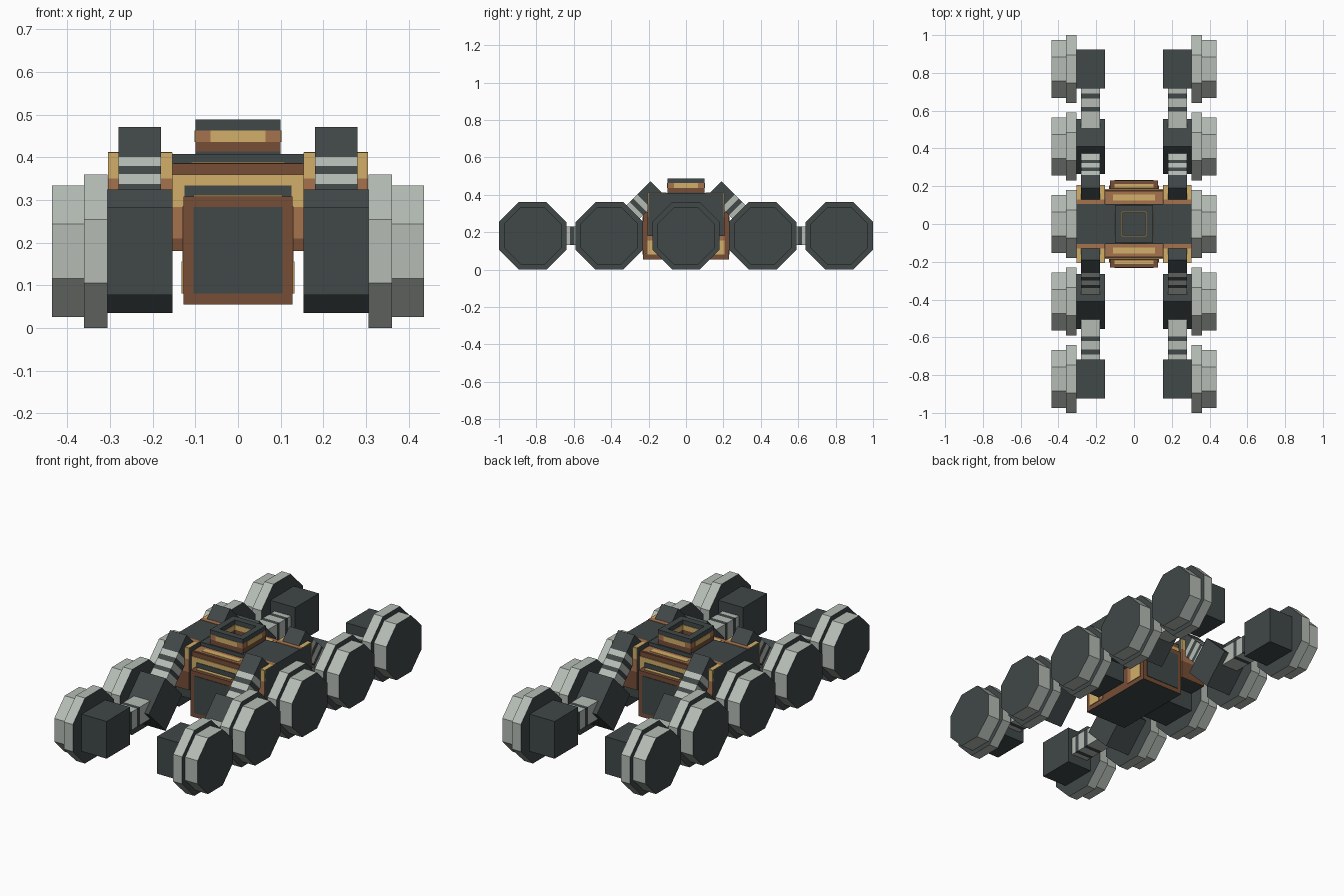
import bpy, bmesh, math
from mathutils import Matrix, Vector

cube = bpy.data.objects.get("Cube")
if cube:
    bpy.data.objects.remove(cube, do_unlink=True)


def material(name, rgb):
    m = bpy.data.materials.new(name)
    m.use_nodes = True
    m.diffuse_color = (*rgb, 1)
    m.node_tree.nodes["Principled BSDF"].inputs["Base Color"].default_value = (*rgb, 1)
    return m


DARK, GREY, BROWN, ORANGE, YELLOW = range(5)
MATS = [material("charcoal", (0.052, 0.064, 0.064)),
        material("light_grey", (0.46, 0.50, 0.46)),
        material("brown", (0.18, 0.075, 0.037)),
        material("orange", (0.38, 0.17, 0.075)),
        material("yellow", (0.64, 0.43, 0.14))]


def finish(name, bm, rule):
    """Turn the mesh into an object, colouring each face by a rule."""
    bm.normal_update()
    for f in bm.faces:
        f.material_index = rule(f) if callable(rule) else rule
    mesh = bpy.data.meshes.new(name)
    bm.to_mesh(mesh)
    bm.free()
    for m in MATS:
        mesh.materials.append(m)
    ob = bpy.data.objects.new(name, mesh)
    bpy.context.collection.objects.link(ob)
    return ob


def box(name, center, size, rule, tilt=0.0):
    bm = bmesh.new()
    bmesh.ops.create_cube(bm, size=1, matrix=Matrix.Translation(center)
                          @ Matrix.Rotation(tilt, 4, 'X') @ Matrix.Diagonal((*size, 1)))
    return finish(name, bm, rule)


def span(name, lo, hi, rule):
    lo, hi = Vector(lo), Vector(hi)
    return box(name, (lo + hi) / 2, [abs(v) for v in hi - lo], rule)


def octagon(name, x, width, apothem, y, z):
    """Wheel disc with flat top and bottom, dark caps and a light tread."""
    bm = bmesh.new()
    r = apothem / math.cos(math.pi / 8)
    bmesh.ops.create_cone(bm, cap_ends=True, segments=8, radius1=r, radius2=r, depth=width,
                          matrix=Matrix.Translation((x, y, z)) @ Matrix.Rotation(math.pi / 2, 4, 'Y'))
    bm.normal_update()
    # keep a flat side underneath
    if min(f.normal.z for f in bm.faces) > -0.99:
        bmesh.ops.rotate(bm, verts=bm.verts, cent=(x, y, z),
                         matrix=Matrix.Rotation(math.pi / 8, 3, 'X'))
    return finish(name, bm, lambda f: DARK if abs(f.normal.x) > 0.9 else GREY)


def bar(name, x, y, z, direction, sections):
    """Square arm made of coloured lengths along a direction in the y-z plane."""
    tilt = math.atan2(direction[1], direction[0])
    d = Vector((0, *direction)).normalized()
    for i, (a, b, colour) in enumerate(sections):
        box(f"{name}_{i}", Vector((x, y, z)) + d * (a + b) / 2, (0.1, b - a, 0.1), colour, tilt)


HUB_Z, STEP = 0.18, 0.41

for sx, side in ((1, "left"), (-1, "right")):
    # Wheels and hub blocks
    for i in range(-2, 3):
        y = i * STEP
        octagon(f"{side}_wheel_{i + 3}", sx * 0.333, 0.055, 0.18, y, HUB_Z)
        octagon(f"{side}_wheel_cap_{i + 3}", sx * 0.398, 0.077, 0.154, y, HUB_Z)
        box(f"{side}_hub_{i + 3}", (sx * 0.23, y, HUB_Z), (0.152, 0.205, 0.205), DARK,
            math.pi / 4 if abs(i) == 1 else 0)

    # Upper side block that carries the arms
    span(f"{side}_side_block", (sx * 0.154, -0.2, 0.18), (sx * 0.305, 0.2, 0.41), DARK)

    for sy, end in ((-1, "front"), (1, "back")):
        y = sy * STEP
        # Level shaft to the end wheel and sloping arm up to the body
        bar(f"{side}_{end}_shaft", sx * 0.23, y, HUB_Z, (sy, 0),
            [(0.09, 0.185, GREY), (0.185, 0.21, DARK), (0.21, 0.255, GREY),
             (0.255, 0.28, DARK), (0.28, 0.312, GREY)])
        bar(f"{side}_{end}_arm", sx * 0.23, y, HUB_Z, (-sy, 1),
            [(0.09, 0.15, GREY), (0.15, 0.172, DARK), (0.172, 0.205, GREY),
             (0.205, 0.232, DARK), (0.232, 0.262, GREY), (0.262, 0.362, DARK)])
        # Coloured trim at each end of the side block
        for z0, z1, colour in ((0.18, 0.28, BROWN), (0.28, 0.35, ORANGE), (0.35, 0.411, YELLOW)):
            span(f"{side}_{end}_block_trim", (sx * 0.154, sy * 0.198, z0),
                 (sx * 0.305, sy * 0.206, z1), colour)
        for y0, y1, colour in ((0.105, 0.13, ORANGE), (0.13, 0.2, YELLOW)):
            span(f"{side}_{end}_block_top_trim", (sx * 0.155, sy * y0, 0.409),
                 (sx * 0.305, sy * y1, 0.412), colour)
        # Chest side inlays
        span(f"{side}_{end}_chest_inlay", (sx * 0.126, sy * 0.1, 0.08),
             (sx * 0.130, sy * 0.205, 0.285), ORANGE)
        span(f"{side}_{end}_chest_light", (sx * 0.126, sy * 0.13, 0.08),
             (sx * 0.132, sy * 0.205, 0.155), YELLOW)

# Chest: brown box with a dark underside
span("chest", (-0.128, -0.23, 0.055), (0.128, 0.23, 0.308),
     lambda f: DARK if f.normal.z < -0.9 else BROWN)

# Hull beam above it, with a dark deck
span("hull", (-0.155, -0.18, 0.18), (0.155, 0.18, 0.385), BROWN)
span("deck", (-0.155, -0.105, 0.38), (0.155, 0.105, 0.408), DARK)

for sy, end in ((-1, "front"), (1, "back")):
    span(f"{end}_chest_panel", (-0.104, sy * 0.228, 0.08), (0.104, sy * 0.233, 0.283), DARK)
    span(f"{end}_chest_top_strip", (-0.104, sy * 0.193, 0.306), (0.104, sy * 0.212, 0.311), YELLOW)
    span(f"{end}_hull_orange_band", (-0.155, sy * 0.178, 0.21), (0.155, sy * 0.183, 0.283), ORANGE)
    span(f"{end}_hull_yellow_band", (-0.155, sy * 0.178, 0.283), (0.155, sy * 0.184, 0.36), YELLOW)
    span(f"{end}_hull_dark_strip", (-0.125, sy * 0.18, 0.308), (0.125, sy * 0.187, 0.334), DARK)
    span(f"{end}_hull_top_orange", (-0.15, sy * 0.105, 0.383), (0.15, sy * 0.17, 0.387), ORANGE)
    span(f"{end}_hull_top_yellow", (-0.11, sy * 0.125, 0.383), (0.11, sy * 0.155, 0.389), YELLOW)

# Open square turret: four banded walls around a dark floor
span("turret_floor", (-0.1, -0.1, 0.4), (0.1, 0.1, 0.413), DARK)
LAYERS = ((0.41, 0.436, BROWN), (0.436, 0.463, ORANGE), (0.463, 0.488, DARK))
for z0, z1, colour in LAYERS:
    for s in (1, -1):
        span("turret_cross_wall", (-0.1, s * 0.065, z0), (0.1, s * 0.1, z1), colour)
        span("turret_side_wall", (s * 0.065, -0.065, z0), (s * 0.1, 0.065, z1), colour)
for s in (1, -1):
    for r0, r1 in ((0.062, 0.066), (0.099, 0.102)):
        span("turret_cross_light", (-0.065, s * r0, 0.436), (0.065, s * r1, 0.463), YELLOW)
        span("turret_side_light", (s * r0, -0.065, 0.436), (s * r1, 0.065, 0.463), YELLOW)
